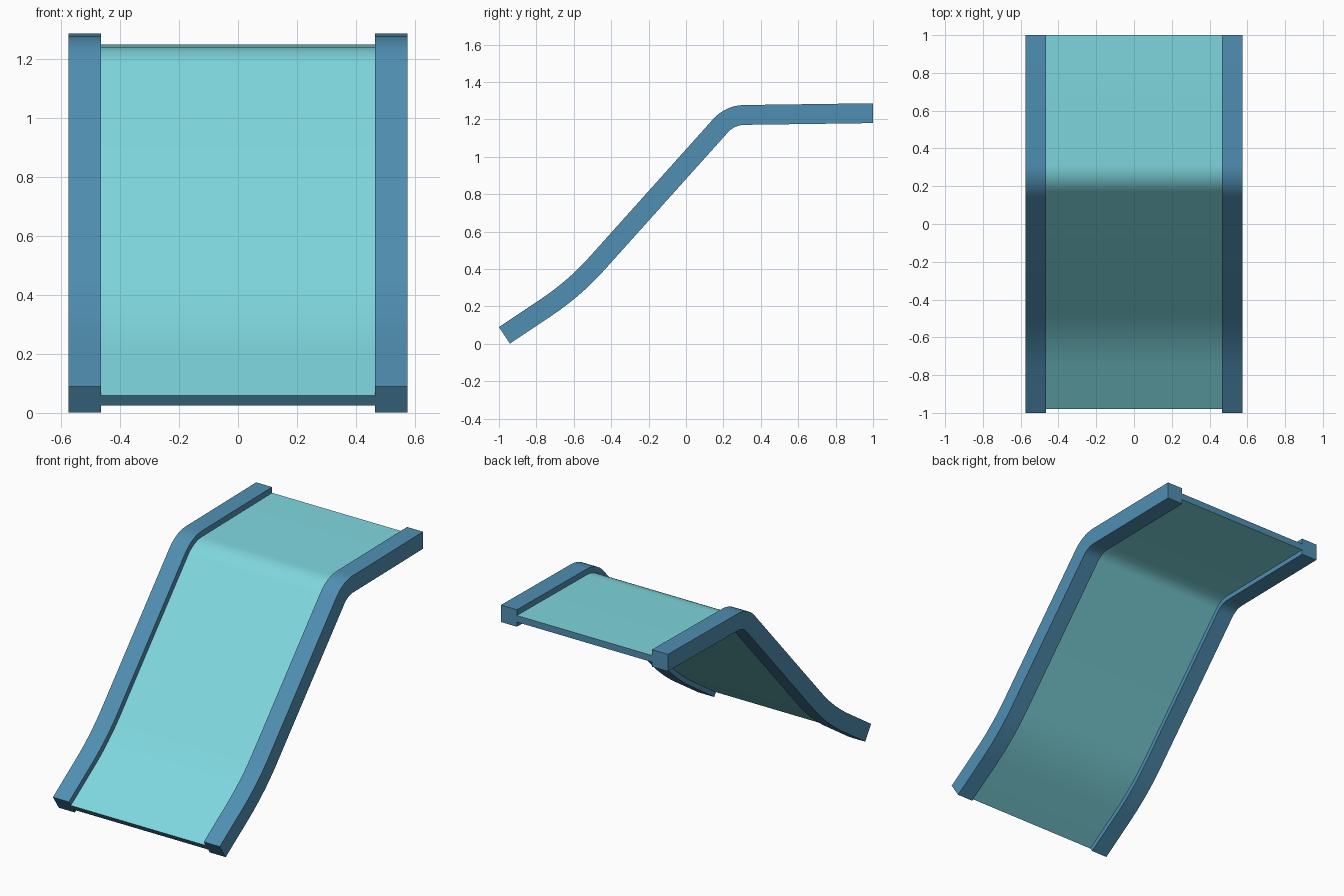
import bpy, bmesh, math
from mathutils import Vector

if "Cube" in bpy.data.objects:
    bpy.data.objects.remove(bpy.data.objects["Cube"])


def material(name, rgb):
    m = bpy.data.materials.new(name)
    m.diffuse_color = (*rgb, 1)
    m.use_nodes = True
    m.node_tree.nodes["Principled BSDF"].inputs["Base Color"].default_value = m.diffuse_color
    return m


BLUE = material("rail blue", (0.08, 0.275, 0.445))
TEAL = material("slide teal", (0.212, 0.68, 0.737))

# Centre line in (y, z): corner points, with rounding length at the two bends
CORNERS = [Vector(p) for p in ((-0.971, 0.045), (-0.596, 0.296), (0.2355, 1.2225), (1.0, 1.233))]
ROUND = {1: 0.18, 2: 0.075}
STEPS = 10


def centre_line():
    """List of (point, tangent) along the rounded path."""
    out = [(CORNERS[0], (CORNERS[1] - CORNERS[0]).normalized())]
    for i, t in ROUND.items():
        c = CORNERS[i]
        d0 = (c - CORNERS[i - 1]).normalized()
        d1 = (CORNERS[i + 1] - c).normalized()
        a, b = c - d0 * t, c + d1 * t
        turn = d0.angle(d1)
        sign = 1 if d0.x * d1.y - d0.y * d1.x > 0 else -1
        r = t / math.tan(turn / 2)
        centre = a + Vector((-d0.y, d0.x)) * r * sign
        for k in range(STEPS + 1):
            ang = math.atan2(d0.y, d0.x) + sign * turn * k / STEPS
            d = Vector((math.cos(ang), math.sin(ang)))
            out.append((centre - Vector((-d.y, d.x)) * r * sign, d))
    out.append((CORNERS[3], Vector((1, 0))))  # top end is cut upright
    return out


def sweep(name, x0, x1, low, high, mats):
    """Sweep a rectangle along the path; end caps and sides use the first material."""
    bm = bmesh.new()
    rings = []
    for p, d in centre_line():
        n = Vector((-d.y, d.x))
        rings.append([bm.verts.new((x, *(p + n * h)))
                      for x, h in ((x0, low), (x1, low), (x1, high), (x0, high))])
    for a, b in zip(rings, rings[1:]):
        for k in range(4):
            j = (k + 1) % 4
            f = bm.faces.new((a[k], a[j], b[j], b[k]))
            f.material_index = len(mats) - 1 if k in (0, 2) else 0
    bm.faces.new(rings[0])
    bm.faces.new(rings[-1])
    bmesh.ops.recalc_face_normals(bm, faces=bm.faces[:])
    me = bpy.data.meshes.new(name)
    bm.to_mesh(me)
    bm.free()
    for m in mats:
        me.materials.append(m)
    ob = bpy.data.objects.new(name, me)
    bpy.context.collection.objects.link(ob)
    bpy.context.view_layer.objects.active = ob
    ob.select_set(True)
    bpy.ops.object.shade_smooth_by_angle(angle=math.radians(30))
    ob.select_set(False)
    return ob


# Side rails
sweep("right_rail", 0.465, 0.575, -0.053, 0.053, [BLUE])
sweep("left_rail", -0.575, -0.465, -0.053, 0.053, [BLUE])

# Sliding surface: teal above and below, blue edges
sweep("slide_bed", -0.465, 0.465, -0.024, 0.017, [BLUE, TEAL])
